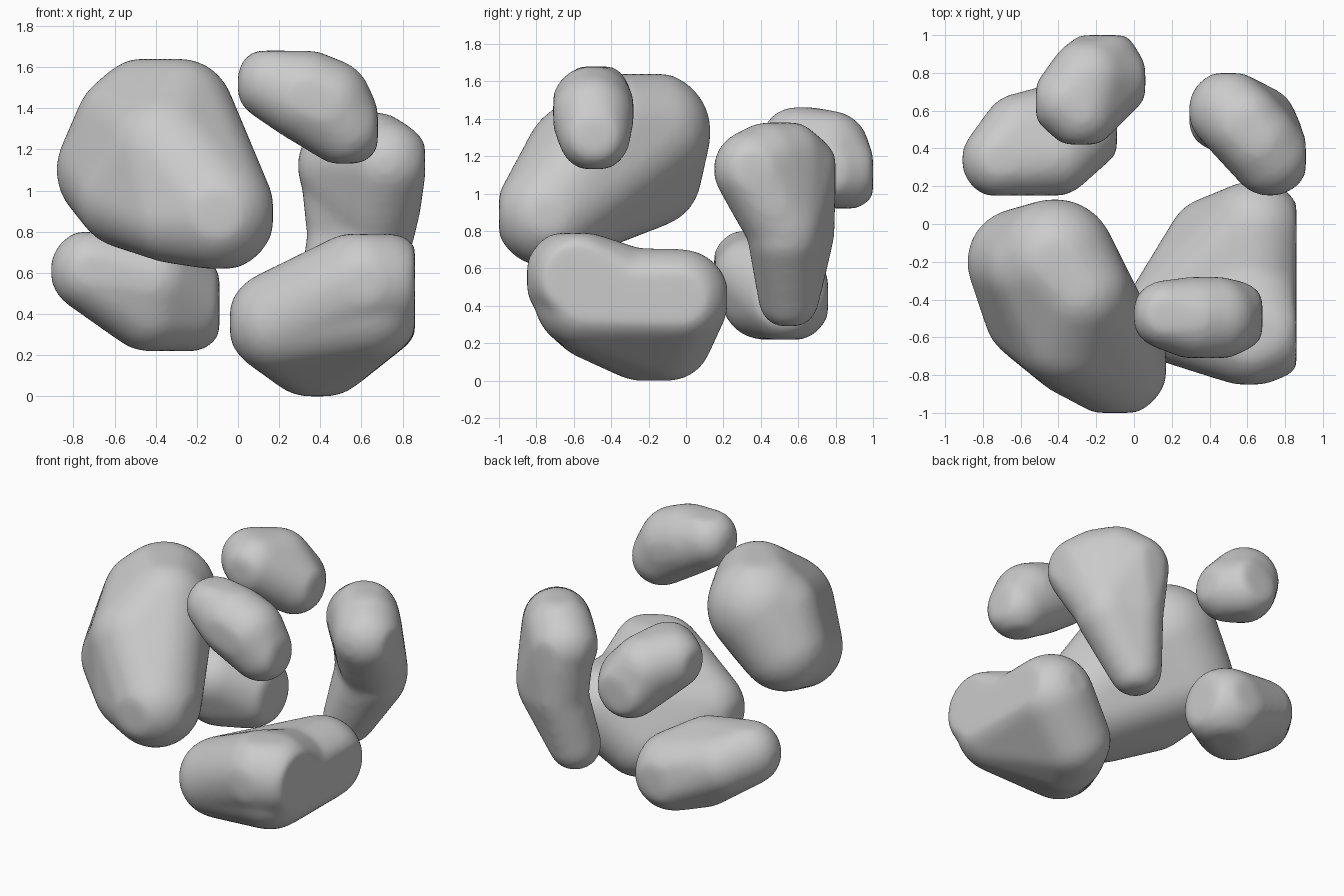
import bpy
import bmesh
from mathutils import Vector

cube = bpy.data.objects.get("Cube")
if cube:
    bpy.data.objects.remove(cube, do_unlink=True)

# Single stone colour
stone = bpy.data.materials.new("stone_grey")
stone.use_nodes = True
GREY = (0.6, 0.6, 0.6, 1)
stone.diffuse_color = GREY
bsdf = stone.node_tree.nodes["Principled BSDF"]
bsdf.inputs["Base Color"].default_value = GREY
bsdf.inputs["Roughness"].default_value = 0.8

# Unit sphere directions shared by all lumps
ball = bmesh.new()
bmesh.ops.create_icosphere(ball, subdivisions=4, radius=1)
DIRECTIONS = [v.co.copy() for v in ball.verts]
ball.free()
SWELL = 0.014  # makes up for the shrinkage of the smoothing


def add_hull(mesh, balls, low, high):
    """Wrap a skin around some balls, flattened at the limits low and high."""
    bm = bmesh.new()
    for x, y, z, r in balls:
        for d in DIRECTIONS:
            bm.verts.new(Vector((x, y, z)) + d * (r + SWELL))
    bmesh.ops.convex_hull(bm, input=bm.verts[:])
    loose = [v for v in bm.verts if not v.link_faces]
    bmesh.ops.delete(bm, geom=loose, context="VERTS")
    for v in bm.verts:
        v.co = [min(max(c, a), b) for c, a, b in zip(v.co, low, high)]
    bmesh.ops.recalc_face_normals(bm, faces=bm.faces[:])
    part = bpy.data.meshes.new("hull")
    bm.to_mesh(part)
    bm.free()
    mesh.from_mesh(part)
    bpy.data.meshes.remove(part)


def boulder(name, low, high, *hulls):
    """Blend one or more hulls into a single smooth boulder."""
    bm = bmesh.new()
    for balls in hulls:
        add_hull(bm, balls, low, high)
    mesh = bpy.data.meshes.new(name)
    bm.to_mesh(mesh)
    bm.free()
    mesh.materials.append(stone)
    obj = bpy.data.objects.new(name, mesh)
    bpy.context.collection.objects.link(obj)
    remesh = obj.modifiers.new("blend", "REMESH")
    remesh.mode = "VOXEL"
    remesh.voxel_size = 0.022
    remesh.use_smooth_shade = True
    smooth = obj.modifiers.new("soften", "SMOOTH")
    smooth.factor = 0.5
    smooth.iterations = 14
    return obj


# Large leaning boulder
boulder("large_boulder", (-0.88, -1, 0.62), (0.17, 0.13, 1.64),
        [(-0.42, -0.19, 1.33, 0.31), (-0.6, -0.2, 1.1, 0.27),
         (-0.52, -0.23, 1.31, 0.26), (-0.53, -0.47, 0.98, 0.25),
         (-0.35, -0.55, 1.18, 0.3), (-0.29, -0.36, 1.37, 0.26),
         (-0.1, -0.74, 0.89, 0.27), (-0.32, -0.68, 0.88, 0.22)])

# Low boulder with a hump at its front
boulder("low_boulder", (-0.04, -0.85, 0), (0.86, 0.22, 0.79),
        [(0.64, -0.03, 0.44, 0.25), (0.2, -0.48, 0.36, 0.24),
         (0.42, -0.1, 0.24, 0.23), (0.35, -0.24, 0.24, 0.23),
         (0.62, -0.54, 0.44, 0.26)],
        [(0.61, -0.6, 0.55, 0.25), (0.69, -0.58, 0.55, 0.24),
         (0.62, -0.34, 0.45, 0.26), (0.45, -0.57, 0.49, 0.23),
         (0.2, -0.48, 0.36, 0.24)])

# Small boulder at the top
boulder("top_boulder", (0, -0.71, 1.13), (0.68, -0.28, 1.68),
        [(0.17, -0.48, 1.52, 0.17), (0.33, -0.5, 1.46, 0.21),
         (0.43, -0.5, 1.42, 0.21), (0.52, -0.49, 1.31, 0.18)])

# Upright boulder that tapers to a tip below
boulder("tapered_boulder", (0.29, 0.15, 0.29), (0.91, 0.8, 1.38),
        [(0.5, 0.6, 1.12, 0.2), (0.72, 0.36, 1.13, 0.2),
         (0.58, 0.53, 1.18, 0.2), (0.66, 0.44, 1.17, 0.2),
         (0.68, 0.46, 0.95, 0.2), (0.66, 0.53, 0.82, 0.19)],
        [(0.5, 0.62, 1.05, 0.18), (0.66, 0.47, 1, 0.18),
         (0.65, 0.53, 0.78, 0.19), (0.51, 0.62, 0.78, 0.16)],
        [(0.65, 0.53, 0.78, 0.19), (0.51, 0.62, 0.78, 0.16),
         (0.45, 0.55, 0.44, 0.15)])

# Long boulder low at the back
boulder("back_low_boulder", (-0.91, 0.15, 0.22), (-0.09, 0.76, 0.8),
        [(-0.29, 0.53, 0.45, 0.24), (-0.71, 0.34, 0.61, 0.19),
         (-0.42, 0.36, 0.56, 0.2), (-0.6, 0.49, 0.56, 0.19),
         (-0.43, 0.42, 0.45, 0.22)])

# Small boulder high at the back
boulder("back_high_boulder", (-0.52, 0.42, 0.92), (0.06, 1, 1.47),
        [(-0.35, 0.65, 1.27, 0.18), (-0.28, 0.59, 1.27, 0.18),
         (-0.17, 0.84, 1.11, 0.19), (-0.11, 0.76, 1.12, 0.18),
         (-0.24, 0.77, 1.23, 0.2)])
